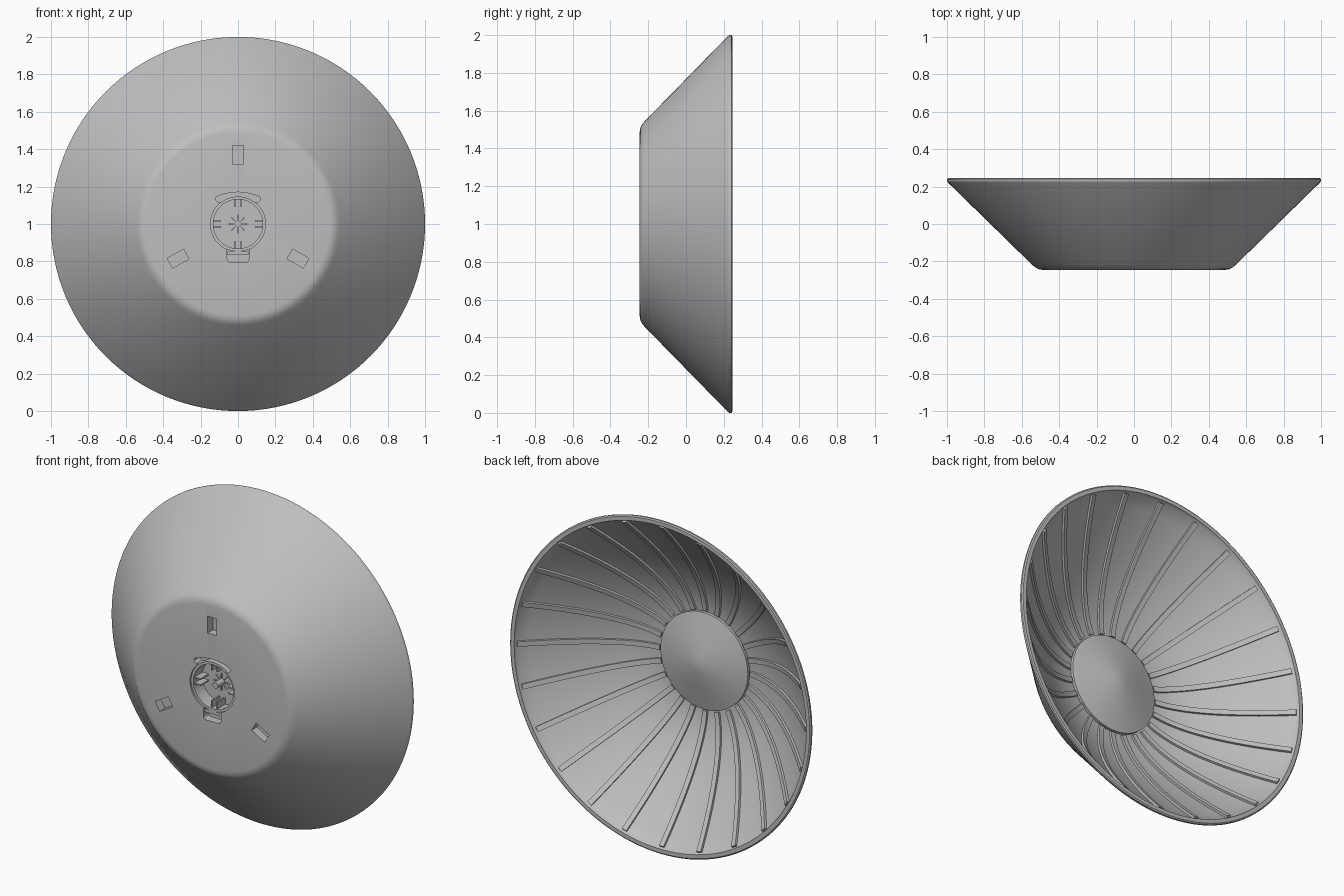
import bpy, bmesh, math
from mathutils import Matrix, Vector

cube = bpy.data.objects.get("Cube")
if cube:
    bpy.data.objects.remove(cube, do_unlink=True)

grey = bpy.data.materials.new("satin_grey")
grey.use_nodes = True
colour = (0.52, 0.52, 0.52, 1)
grey.diffuse_color = colour
grey.node_tree.nodes["Principled BSDF"].inputs["Base Color"].default_value = colour

FRONT = -0.245
AXIS = Matrix.Translation((0, 0, 1))


def finish(name, bm, angle=35):
    bmesh.ops.recalc_face_normals(bm, faces=bm.faces[:])
    mesh = bpy.data.meshes.new(name)
    bm.to_mesh(mesh)
    bm.free()
    ob = bpy.data.objects.new(name, mesh)
    bpy.context.collection.objects.link(ob)
    ob.matrix_world = AXIS
    mesh.materials.append(grey)
    bpy.ops.object.select_all(action='DESELECT')
    ob.select_set(True)
    bpy.context.view_layer.objects.active = ob
    bpy.ops.object.shade_smooth_by_angle(angle=math.radians(angle))
    return ob


def lathe(bm, profile, steps):
    """Revolve (radius, y) points about the y axis."""
    verts = [bm.verts.new((r, y, 0)) for r, y in profile]
    edges = [bm.edges.new(pair) for pair in zip(verts, verts[1:])]
    bmesh.ops.spin(bm, geom=verts + edges, axis=(0, 1, 0), cent=(0, 0, 0),
                   angle=math.tau, steps=steps, use_merge=False)
    bmesh.ops.remove_doubles(bm, verts=bm.verts[:], dist=1e-5)


def prism(bm, outline, y0, y1, turn=0):
    """Extrude an (x, z) outline from y0 to y1, turned about the y axis."""
    rot = Matrix.Rotation(turn, 4, 'Y')
    rings = [[bm.verts.new(rot @ Vector((x, y, z))) for x, z in outline] for y in (y0, y1)]
    bm.faces.new(rings[0])
    bm.faces.new(rings[1][::-1])
    n = len(outline)
    for i in range(n):
        j = (i + 1) % n
        bm.faces.new((rings[0][i], rings[1][i], rings[1][j], rings[0][j]))


def box(x0, x1, z0, z1):
    return [(x0, z0), (x1, z0), (x1, z1), (x0, z1)]


def rounded(x0, x1, z0, z1, rad):
    corners = [(x1 - rad, z1 - rad), (x0 + rad, z1 - rad), (x0 + rad, z0 + rad), (x1 - rad, z0 + rad)]
    return [(cx + rad * math.cos(a), cz + rad * math.sin(a))
            for k, (cx, cz) in enumerate(corners)
            for a in [math.pi / 2 * (k + s / 4) for s in range(5)]]


def bowl(t):
    """Inner bowl curve from the hub disc to the lip."""
    a, b, c = Vector((0.29, -0.19)), Vector((0.55, -0.175)), Vector((0.965, 0.225))
    return a * (1 - t) ** 2 + b * 2 * t * (1 - t) + c * t * t


# Dish shell: front plate, cone, lip, bowl and hub dome in one closed profile
profile = [(0, FRONT), (0.49, FRONT), (0.512, -0.241), (0.53, -0.231), (0.545, -0.218),
           (0.995, 0.222), (1, 0.23), (1, 0.24), (0.993, 0.245), (0.97, 0.245)]
profile += [tuple(bowl(i / 16)) for i in range(16, -1, -1)]
profile += [(0.29, -0.172), (0.15, -0.136), (0.05, -0.113), (0, -0.108)]
bm = bmesh.new()
lathe(bm, profile, 128)
dish = finish("dish_shell", bm)


# Recesses cut into the front plate
def cut(name, outline, depth, turn=0):
    bm = bmesh.new()
    prism(bm, outline, FRONT - 0.05, FRONT + depth, turn)
    cutter = finish(name, bm)
    cutter.hide_render = True
    mod = dish.modifiers.new(name, 'BOOLEAN')
    mod.operation = 'DIFFERENCE'
    mod.solver = 'EXACT'
    mod.object = cutter
    bpy.context.view_layer.objects.active = dish
    bpy.ops.object.modifier_apply(modifier=name)
    bpy.data.objects.remove(cutter, do_unlink=True)


def arc(radius, a0, a1, n):
    return [(radius * math.cos(math.radians(a0 + (a1 - a0) * i / n)),
             radius * math.sin(math.radians(a0 + (a1 - a0) * i / n))) for i in range(n + 1)]


for k in range(3):
    cut("mounting_slot_cutter", box(-0.03, 0.03, 0.32, 0.42), 0.05, k * math.tau / 3)
cut("socket_cutter", arc(0.147, 0, 354.375, 63), 0.095)
cut("lower_notch_cutter", rounded(-0.058, 0.058, -0.205, -0.1, 0.018), 0.05)
upper = [(x, z + 0.015) for x, z in arc(0.275, 115, 65, 12)]
upper = [(x, z - 0.12) for x, z in upper] + [(0.122, 0.13), (0.105, 0.115), (0.07, 0.12),
                                             (-0.07, 0.12), (-0.105, 0.115), (-0.122, 0.13)]
cut("upper_slot_cutter", upper, 0.055)
bpy.ops.object.select_all(action='DESELECT')
dish.select_set(True)
bpy.ops.object.shade_smooth_by_angle(angle=math.radians(35))

# Socket fittings: rim collar, centre pin and pairs of locating tabs
floor = FRONT + 0.096
bm = bmesh.new()
lathe(bm, [(0.147, floor), (0.147, -0.235), (0.132, -0.235), (0.132, floor)], 64)
finish("socket_collar", bm)

bm = bmesh.new()
prism(bm, arc(0.018, 0, 345, 23), -0.215, floor)
finish("centre_pin", bm)

bm = bmesh.new()
for k in range(4):
    for side in (-1, 1):
        x = side * 0.018
        prism(bm, box(x - 0.004, x + 0.004, 0.09, 0.136), -0.225, floor, k * math.pi / 2)
for k in range(8):
    prism(bm, box(-0.002, 0.002, 0.025, 0.05), floor - 0.012, floor, k * math.pi / 4)
finish("locating_tabs", bm)

# Lower latch ledge, standing in the notch
bm = bmesh.new()
prism(bm, box(-0.056, 0.056, -0.165, -0.147), FRONT + 0.012, FRONT + 0.051)
finish("latch_ledge", bm)

# Twenty-four ribs that follow the bowl from hub to lip
RIBS, STEPS, HALF, RISE = 24, 16, 0.015, 0.014
bm = bmesh.new()
for k in range(RIBS):
    rot = Matrix.Rotation(k * math.tau / RIBS, 4, 'Y')
    rings = []
    for i in range(STEPS + 1):
        t = 0.02 + 0.98 * i / STEPS
        p = bowl(t)
        d = (bowl(t + 0.01) - bowl(t - 0.01)).normalized()
        n = Vector((-d.y, d.x))
        low, high = p - n * 0.008, p + n * RISE
        rings.append([bm.verts.new(rot @ Vector((x, q.y, q.x)))
                      for x, q in ((-HALF, low), (HALF, low), (HALF, high), (-HALF, high))])
    for a, b in zip(rings, rings[1:]):
        for j in range(4):
            m = (j + 1) % 4
            bm.faces.new((a[j], a[m], b[m], b[j]))
    bm.faces.new(rings[0])
    bm.faces.new(rings[-1][::-1])
finish("bowl_ribs", bm)
